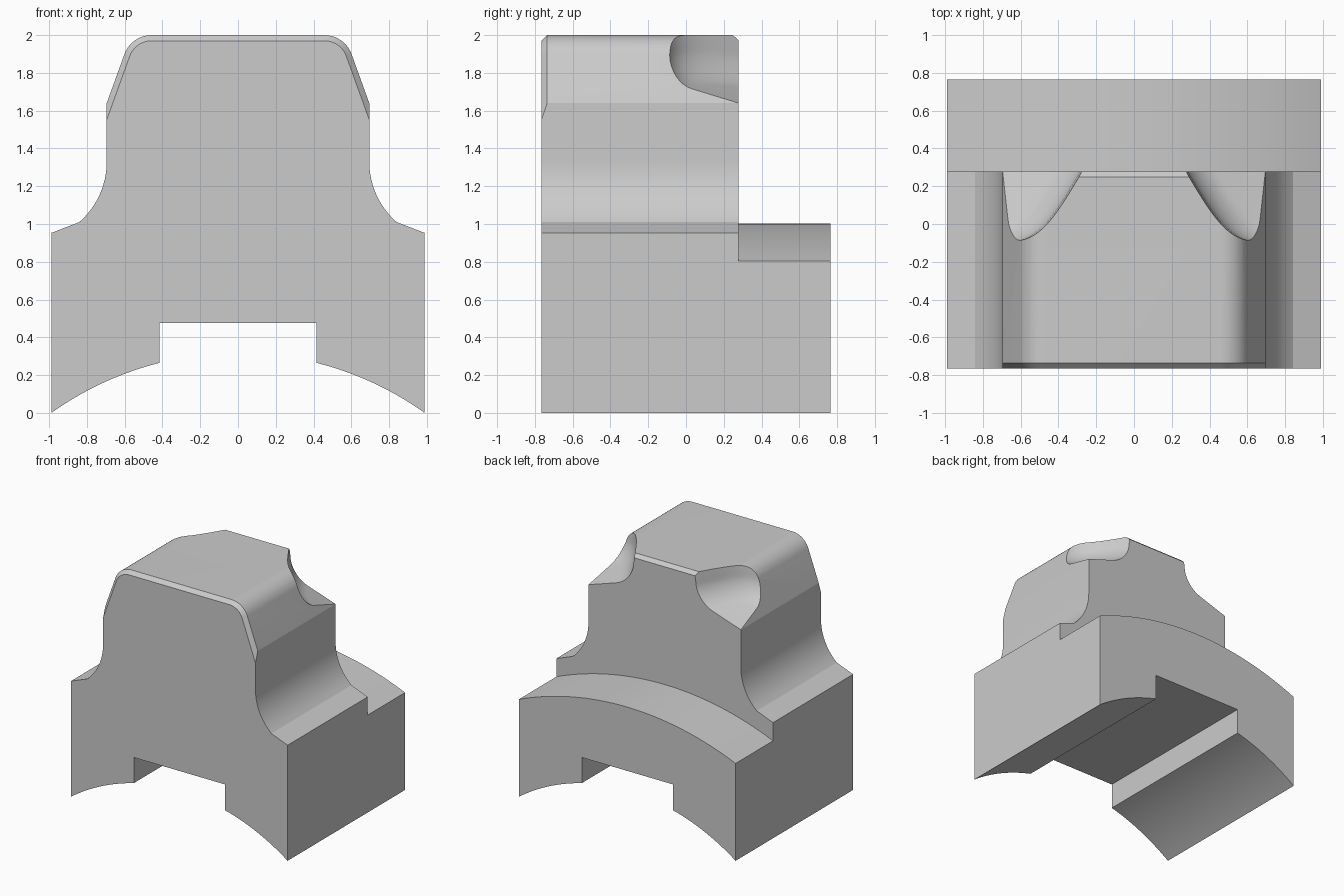
import bpy, bmesh, math
from mathutils import Vector
from mathutils.geometry import interpolate_bezier

cube = bpy.data.objects.get("Cube")
if cube:
    bpy.data.objects.remove(cube)

FRONT, STEP, BACK = -0.765, 0.278, 0.765
WAIST, SIDE = 0.695, 0.988

grey = bpy.data.materials.new("plain grey")
grey.use_nodes = True
colour = (0.6, 0.6, 0.6, 1)
grey.diffuse_color = colour
grey.node_tree.nodes["Principled BSDF"].inputs["Base Color"].default_value = colour


def loft(name, rings):
    """Skin a list of equal-length closed rings and cap both ends."""
    bm = bmesh.new()
    rows = [[bm.verts.new(p) for p in ring] for ring in rings]
    count = len(rows[0])
    for a, b in zip(rows, rows[1:]):
        for i in range(count):
            j = (i + 1) % count
            bm.faces.new((a[i], a[j], b[j], b[i]))
    bm.faces.new(rows[0])
    bm.faces.new(rows[-1])
    bmesh.ops.recalc_face_normals(bm, faces=bm.faces)
    mesh = bpy.data.meshes.new(name)
    bm.to_mesh(mesh)
    bm.free()
    mesh.materials.append(grey)
    obj = bpy.data.objects.new(name, mesh)
    bpy.context.collection.objects.link(obj)
    return obj


def at_y(outline, y):
    return [(x, y, z) for x, z in outline]


def arc(cx, cz, r, start, end, steps):
    return [(cx + r * math.cos(start + (end - start) * i / steps),
             cz + r * math.sin(start + (end - start) * i / steps))
            for i in range(steps + 1)]


def crown_arc(x0, z0, x1, z1, steps):
    """Arc centred on x = 0 through two points."""
    cz = (x1**2 + z1**2 - x0**2 - z0**2) / (2 * (z1 - z0))
    return arc(0, cz, math.hypot(x0, z0 - cz),
               math.atan2(z0 - cz, x0), math.atan2(z1 - cz, x1), steps)


def body_outline(inset):
    """Closed front outline; inset shrinks only the tapered crown."""
    k = 0.361
    lean = math.atan(k)
    foot = 1.64 - inset / math.sin(lean)
    top = 2 - inset
    r = 0.153 - inset
    corner = WAIST - (top - foot) * k
    run = r * math.tan((math.pi / 2 - lean) / 2)
    half = [(0.415, 0.477)]
    half += crown_arc(0.415, 0.265, SIDE, 0, 14)
    half += [(SIDE, 0.953)]
    # concave flank
    fr = 0.4255
    half += arc(WAIST + fr, 1.33, fr, math.atan2(-0.32, 0.145 - fr) + 2 * math.pi, math.pi, 12)
    half += [(WAIST, foot)]
    # rounded shoulder
    half += arc(corner - run, top - r, r, lean, math.pi / 2, 10)
    return half + [(-x, z) for x, z in reversed(half)]


# Main body with bevelled front crown
body = loft("saddle_block", [at_y(body_outline(0.03), FRONT),
                             at_y(body_outline(0), FRONT + 0.03),
                             at_y(body_outline(0), BACK)])

# Rear ledge cutter with a crowned floor
outer = 1.2
curve = [(x, z) for x, z in crown_arc(SIDE, 0.803, 0, 1.003, 16)]
half = [(outer, 2.5), (outer, 0.803)] + curve
ledge = half + [(-x, z) for x, z in reversed(half[:-1])]
cutters = [loft("ledge_cutter", [at_y(ledge, STEP), at_y(ledge, 1)])]

# Bevel along the rear top edge
wedge = [(STEP - 0.07, 2.03), (STEP + 0.03, 1.94), (STEP + 0.03, 2.03)]
wedge = [(STEP - 0.063, 2.03), (STEP + 0.037, 1.94), (STEP + 0.037, 2.03)]
cutters.append(loft("bevel_cutter", [[(x, y, z) for y, z in wedge] for x in (-1, 1)]))


# Rounded corner scoops
def scoop(side):
    bend = interpolate_bezier(Vector((0.28, 0.255)), Vector((0.42, 0.02)),
                              Vector((0.50, -0.13)), Vector((0.74, -0.12)), 22)
    wall = [Vector((0.16, 0.455))] + [p.to_2d() for p in bend] + [Vector((1.1, -0.1))]
    levels = [(-0.03, 0.5)]
    for i in range(10):
        a = math.pi / 2 * i / 9
        levels.append((0.015 + 0.13 * (1 - math.cos(a)), 0.15 * (1 - math.sin(a))))
    rings = []
    for inset, height in levels:
        ring = []
        for i, p in enumerate(wall):
            d = (wall[min(i + 1, len(wall) - 1)] - wall[max(i - 1, 0)]).normalized()
            ring.append(p + Vector((-d.y, d.x)) * inset)
        ring.append(Vector((1.1, 0.5)))
        rings.append([(side * p.x, p.y,
                       1.64 - 0.33 * (p.x - WAIST) - 0.27 * (p.y - STEP) + height)
                      for p in ring])
    return loft("scoop_cutter", rings)


cutters += [scoop(side) for side in (-1, 1)]

# Carve the body and discard the cutters
bpy.context.view_layer.objects.active = body
for cutter in cutters:
    cutter.hide_render = True
    mod = body.modifiers.new("carve", 'BOOLEAN')
    mod.operation = 'DIFFERENCE'
    mod.solver = 'EXACT'
    mod.object = cutter
    bpy.ops.object.modifier_apply(modifier=mod.name)
    bpy.data.objects.remove(cutter)

bpy.ops.object.select_all(action='DESELECT')
body.select_set(True)
bpy.ops.object.shade_smooth_by_angle(angle=math.radians(15))
